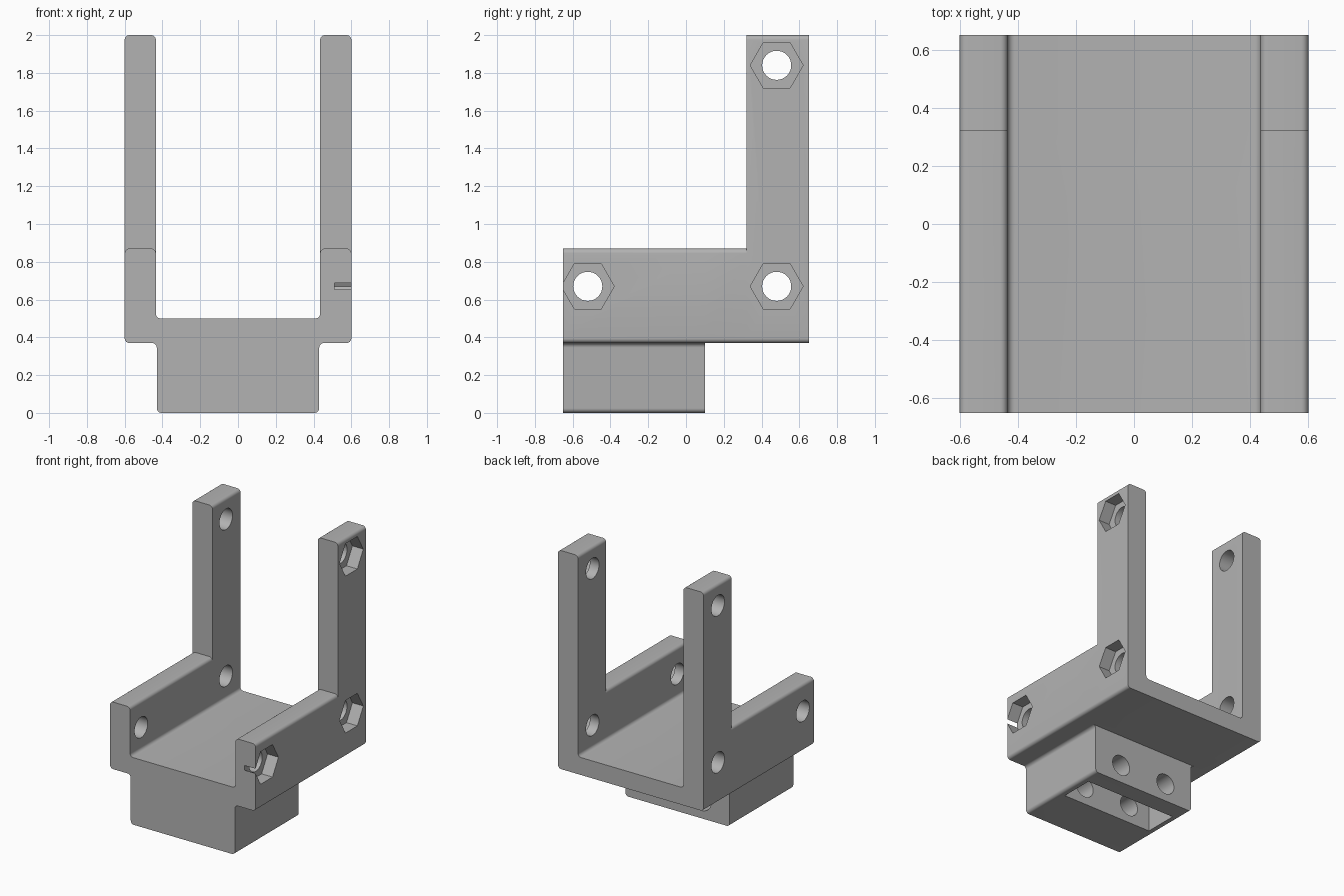
import bpy, bmesh, math
from mathutils import Vector, Matrix

if "Cube" in bpy.data.objects:
    bpy.data.objects.remove(bpy.data.objects["Cube"])

grey = bpy.data.materials.new("light grey plastic")
grey.diffuse_color = (0.45, 0.45, 0.45, 1)
grey.use_nodes = True
grey.node_tree.nodes["Principled BSDF"].inputs["Base Color"].default_value = grey.diffuse_color


def round_corners(points, r=0.025, steps=6):
    """Fillet every corner of a closed 2D outline."""
    out = []
    for i, p in enumerate(points):
        p = Vector(p)
        a = (Vector(points[i - 1]) - p).normalized()
        b = (Vector(points[(i + 1) % len(points)]) - p).normalized()
        centre = p + (a + b) * r
        for k in range(steps + 1):
            t = k / steps * math.pi / 2
            out.append(centre - b * r * math.cos(t) - a * r * math.sin(t))
    return out


def make_object(name, bm):
    bmesh.ops.recalc_face_normals(bm, faces=bm.faces)
    mesh = bpy.data.meshes.new(name)
    bm.to_mesh(mesh)
    bm.free()
    mesh.materials.append(grey)
    obj = bpy.data.objects.new(name, mesh)
    bpy.context.collection.objects.link(obj)
    return obj


def extrude_profile(name, half, y0, y1):
    """Mirror the right half of an xz outline, round it, and extrude along y."""
    outline = round_corners(half + [(-x, z) for x, z in reversed(half)])
    bm = bmesh.new()
    face = bm.faces.new([bm.verts.new((p.x, y0, p.y)) for p in outline])
    ext = bmesh.ops.extrude_face_region(bm, geom=[face])
    verts = [g for g in ext["geom"] if isinstance(g, bmesh.types.BMVert)]
    bmesh.ops.translate(bm, verts=verts, vec=(0, y1 - y0, 0))
    return make_object(name, bm)


def prism(bm, sides, r, centre, length, axis):
    """Add a round or hexagonal cutter along x or y."""
    rot = Matrix.Rotation(math.pi / 2, 4, 'Y' if axis == 'x' else 'X')
    bmesh.ops.create_cone(bm, cap_ends=True, segments=sides, radius1=r, radius2=r,
                          depth=length, matrix=Matrix.Translation(centre) @ rot)


def boolean(target, tool, operation):
    mod = target.modifiers.new(operation.lower(), 'BOOLEAN')
    mod.object, mod.operation, mod.solver = tool, operation, 'EXACT'
    bpy.context.view_layer.objects.active = target
    bpy.ops.object.modifier_apply(modifier=mod.name)
    bpy.data.objects.remove(tool)


# Cross-sections: U-shaped cradle, with tall arms or with the mounting block
def cradle(top):
    return [(0.6, 0.37), (0.6, top), (0.435, top), (0.435, 0.5)]


bracket = extrude_profile("bracket", [(0.43, 0), (0.43, 0.37)] + cradle(0.87), -0.65, 0.1)
boolean(bracket, extrude_profile("cradle_rear", cradle(0.87), 0.1, 0.32), 'UNION')
boolean(bracket, extrude_profile("rear_arms", cradle(2.0), 0.32, 0.65), 'UNION')

# Bolt holes through both walls
bolts = [(-0.52, 0.67), (0.48, 0.67), (0.48, 1.84)]
bm = bmesh.new()
for y, z in bolts:
    prism(bm, 32, 0.077, (0, y, z), 1.6, 'x')
boolean(bracket, make_object("bolt_hole_cutter", bm), 'DIFFERENCE')

# Hexagonal nut recesses on the right outer wall
bm = bmesh.new()
for y, z in bolts:
    prism(bm, 6, 0.14, (0.61, y, z), 0.2, 'x')
boolean(bracket, make_object("nut_recess_cutter", bm), 'DIFFERENCE')

# Slot in the underside of the mounting block
bm = bmesh.new()
bmesh.ops.create_cube(bm, size=1, matrix=Matrix.Translation((0, -0.165, 0.1))
                      @ Matrix.Diagonal((0.76, 0.255, 0.4, 1)))
boolean(bracket, make_object("slot_cutter", bm), 'DIFFERENCE')

# Two screw holes from the back of the block, across the slot
bm = bmesh.new()
for x in (-0.2, 0.2):
    prism(bm, 32, 0.077, (x, -0.15, 0.135), 0.7, 'y')
boolean(bracket, make_object("screw_hole_cutter", bm), 'DIFFERENCE')

# Smooth fillets and holes, sharp edges elsewhere
bpy.ops.object.select_all(action='DESELECT')
bracket.select_set(True)
bpy.context.view_layer.objects.active = bracket
bpy.ops.object.shade_smooth_by_angle(angle=math.radians(30))
